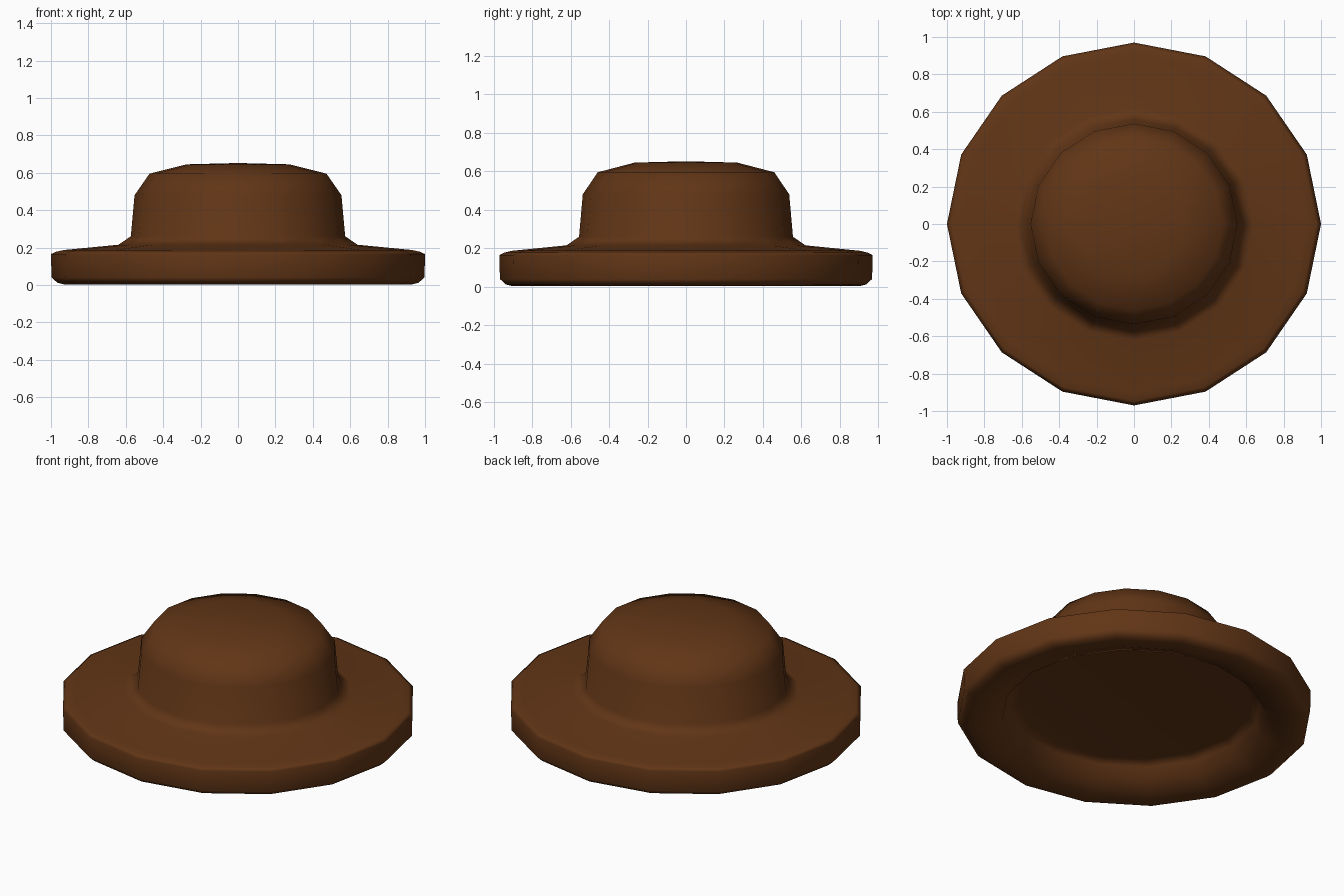
import bpy, bmesh
from math import cos, sin, tau

if "Cube" in bpy.data.objects:
    bpy.data.objects.remove(bpy.data.objects["Cube"])

SIDES = 16
DEPTH = 0.97   # slightly narrower front to back

# Outline (radius, height): underside recess, brim, then crown
profile = [
    (0, 0.145), (0.66, 0.145), (0.715, 0.12), (0.745, 0.045),
    (0.86, 0.003), (0.93, 0.003), (0.965, 0.012), (0.997, 0.04),
    (1.0, 0.165), (0.975, 0.177), (0.93, 0.187), (0.64, 0.215),
    (0.573, 0.26), (0.553, 0.48), (0.473, 0.595), (0.275, 0.645), (0, 0.652),
]


def lathe(name, points):
    """Turn a closed outline into rings joined by faces."""
    bm = bmesh.new()
    rings = []
    for r, z in points:
        if r == 0:
            rings.append([bm.verts.new((0, 0, z))] * SIDES)
        else:
            rings.append([bm.verts.new((r * cos(tau * i / SIDES),
                                        r * sin(tau * i / SIDES) * DEPTH, z))
                          for i in range(SIDES)])
    for a, b in zip(rings, rings[1:]):
        for i in range(SIDES):
            j = (i + 1) % SIDES
            quad = dict.fromkeys((a[i], a[j], b[j], b[i]))
            bm.faces.new(list(quad)).smooth = True
    bmesh.ops.recalc_face_normals(bm, faces=bm.faces)
    mesh = bpy.data.meshes.new(name)
    bm.to_mesh(mesh)
    bm.free()
    obj = bpy.data.objects.new(name, mesh)
    bpy.context.collection.objects.link(obj)
    return obj


# Hat with brim and crown in one piece
hat = lathe("hat", profile)
hat.modifiers.new("even_shading", 'WEIGHTED_NORMAL')
felt = bpy.data.materials.new("brown_felt")
felt.diffuse_color = (0.12, 0.036, 0.008, 1)
felt.use_nodes = True
felt.node_tree.nodes["Principled BSDF"].inputs["Base Color"].default_value = felt.diffuse_color
hat.data.materials.append(felt)
